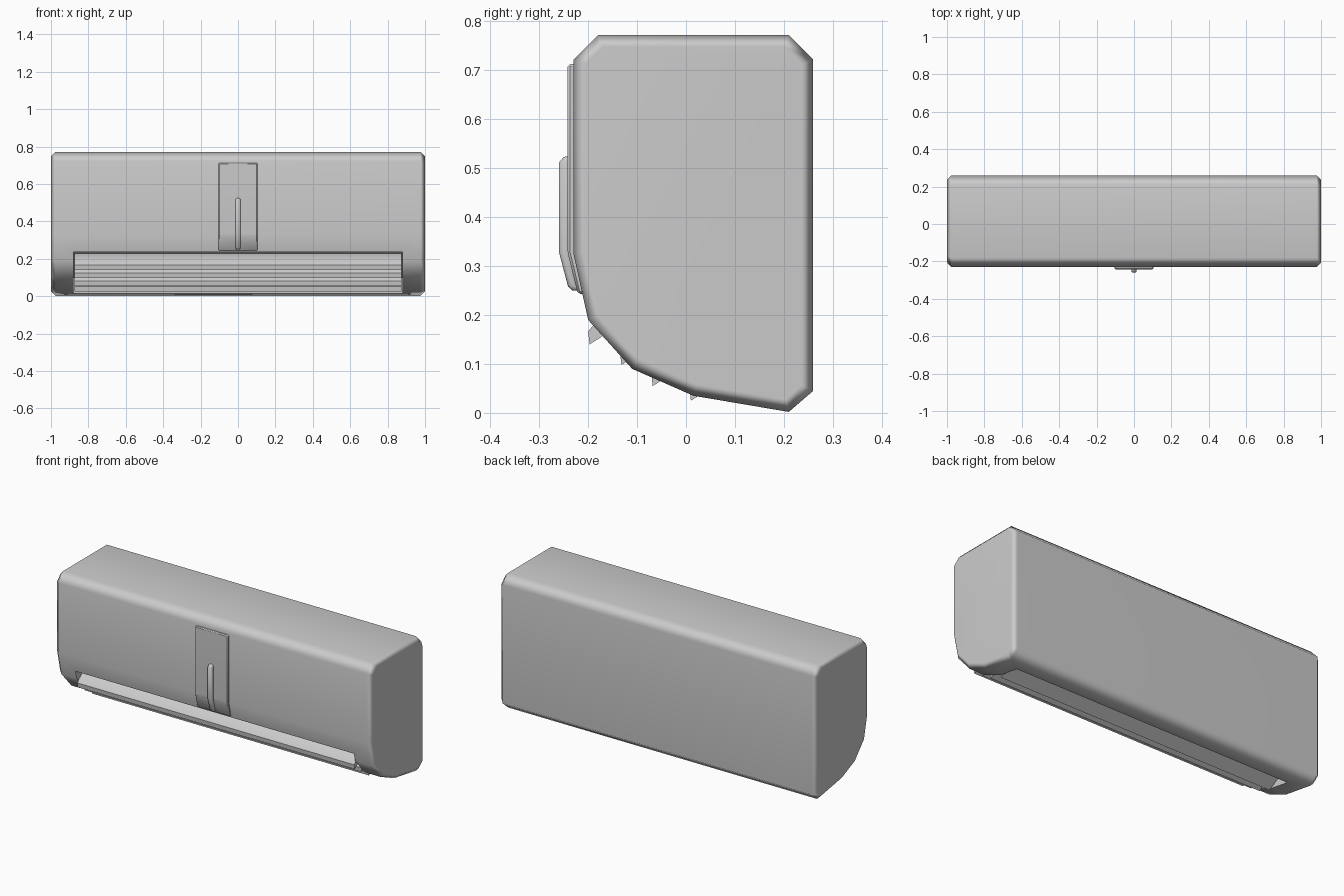
import bpy
import bmesh
import math

if "Cube" in bpy.data.objects:
    bpy.data.objects.remove(bpy.data.objects["Cube"])


def prism(name, profile, half_width, bevel=0.0, all_edges=False, segments=1):
    """Extrude a (y, z) profile symmetrically along x, bevelling the end rims."""
    bm = bmesh.new()
    base = bm.faces.new([bm.verts.new((-half_width, y, z)) for y, z in profile])
    ext = bmesh.ops.extrude_face_region(bm, geom=[base])
    moved = [v for v in ext["geom"] if isinstance(v, bmesh.types.BMVert)]
    bmesh.ops.translate(bm, verts=moved, vec=(2 * half_width, 0, 0))
    bmesh.ops.recalc_face_normals(bm, faces=bm.faces)
    if bevel:
        rims = [e for e in bm.edges
                if all_edges or abs(e.verts[0].co.x - e.verts[1].co.x) < 1e-6]
        bmesh.ops.bevel(bm, geom=rims, offset=bevel, segments=segments,
                        profile=0.5, affect='EDGES', clamp_overlap=True)
    mesh = bpy.data.meshes.new(name)
    bm.to_mesh(mesh)
    bm.free()
    obj = bpy.data.objects.new(name, mesh)
    bpy.context.collection.objects.link(obj)
    return obj


def smooth(obj, angle):
    bpy.ops.object.select_all(action='DESELECT')
    obj.select_set(True)
    bpy.context.view_layer.objects.active = obj
    bpy.ops.object.shade_smooth_by_angle(angle=math.radians(angle))


# Main housing with chamfered side profile and rounded underside
body = prism("housing", [
    (-0.18, 0.772), (0.21, 0.772), (0.26, 0.722), (0.26, 0.045),
    (0.21, 0.002), (0.015, 0.035), (-0.11, 0.09), (-0.20, 0.19),
    (-0.23, 0.325), (-0.23, 0.722)], 1.0, bevel=0.024)

# Air outlet cut into the lower front
cutter = prism("outlet_cutter", [
    (-0.30, 0.235), (-0.12, 0.235), (0.02, 0.16),
    (0.14, 0.10), (0.14, -0.10), (-0.30, -0.10)], 0.88)
cutter.hide_render = True
cut = body.modifiers.new("outlet", 'BOOLEAN')
cut.operation = 'DIFFERENCE'
cut.solver = 'EXACT'
cut.object = cutter
bpy.context.view_layer.objects.active = body
body.select_set(True)
bpy.ops.object.modifier_apply(modifier=cut.name)
bpy.data.objects.remove(cutter, do_unlink=True)
smooth(body, 60)
wn = body.modifiers.new("weighted_normals", 'WEIGHTED_NORMAL')
wn.keep_sharp = True

# Four tilted louvres stepping down the outlet
tips = [(-0.197, 0.14), (-0.132, 0.098), (-0.068, 0.055), (0.010, 0.025)]
section = [(0, 0), (-0.003, 0.026), (0.012, 0.045), (0.050, 0.075),
           (0.100, 0.090), (0.105, 0.066)]
for i, (y, z) in enumerate(tips):
    louvre = prism(f"louvre_{i + 1}", [(y + a, z + b) for a, b in section], 0.875)
    smooth(louvre, 35)

# Raised centre panel following the front curve
panel = prism("centre_panel", [
    (-0.22, 0.713), (-0.242, 0.713), (-0.242, 0.328),
    (-0.221, 0.243), (-0.195, 0.243), (-0.22, 0.328)],
    0.104, bevel=0.005, all_edges=True)
smooth(panel, 40)

# Slim ridge on the panel
ridge = prism("panel_ridge", [
    (-0.235, 0.525), (-0.25, 0.523), (-0.26, 0.511), (-0.26, 0.33),
    (-0.241, 0.258), (-0.232, 0.25), (-0.215, 0.25), (-0.235, 0.33)],
    0.014, bevel=0.009, segments=2)
smooth(ridge, 50)
